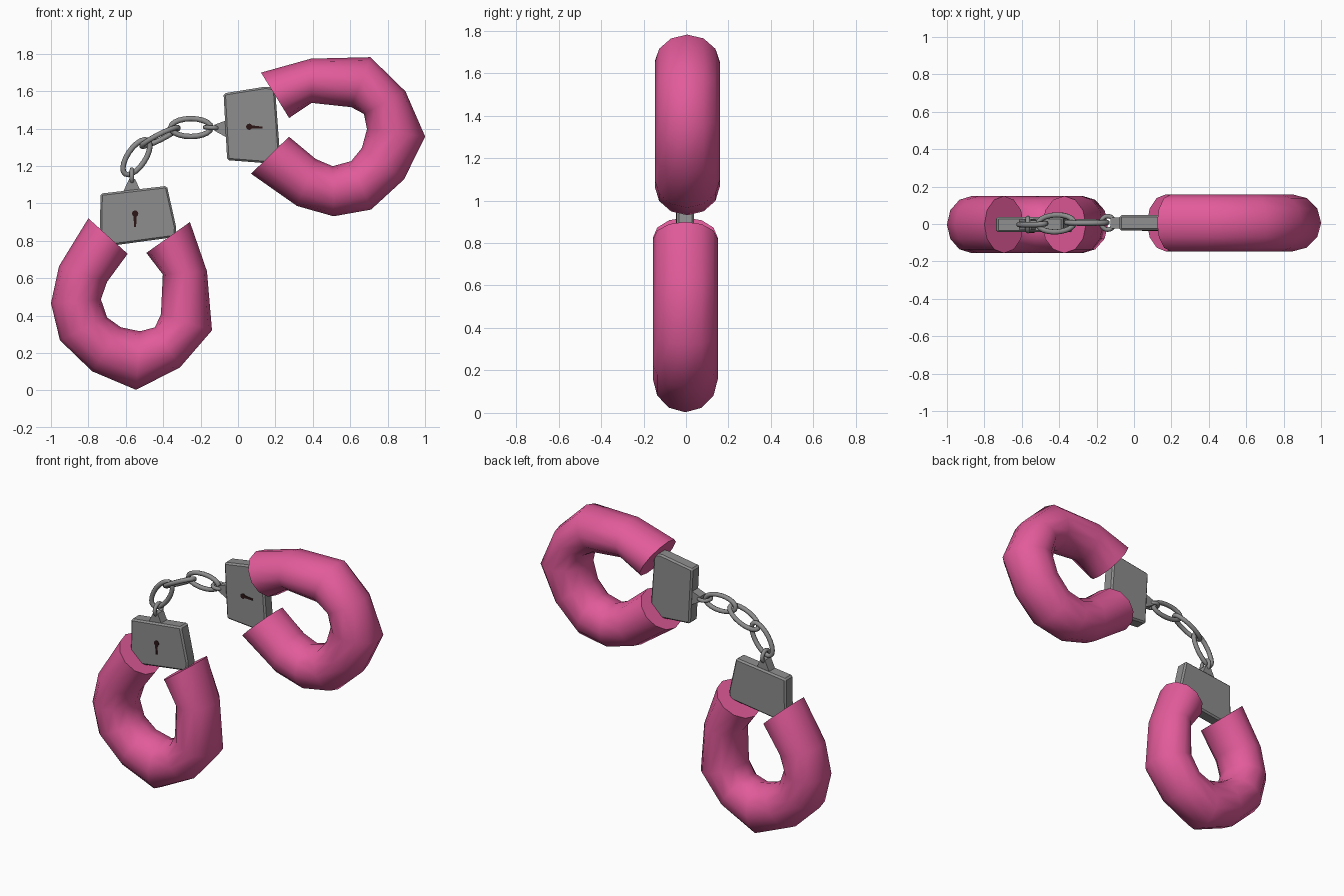
import bpy, bmesh, math
from mathutils import Matrix, Vector

if "Cube" in bpy.data.objects:
    bpy.data.objects.remove(bpy.data.objects["Cube"])


def material(name, rgb):
    m = bpy.data.materials.new(name)
    m.diffuse_color = (*rgb, 1)
    m.use_nodes = True
    m.node_tree.nodes["Principled BSDF"].inputs["Base Color"].default_value = m.diffuse_color
    return m


PINK = material("pink plush", (0.76, 0.105, 0.325))
STEEL = material("grey steel", (0.27, 0.27, 0.27))
DARK = material("dark keyhole", (0.025, 0.008, 0.008))


def finish(name, bm, mat, matrix, angle=60):
    bm.transform(matrix)
    bmesh.ops.recalc_face_normals(bm, faces=bm.faces)
    me = bpy.data.meshes.new(name)
    bm.to_mesh(me)
    bm.free()
    me.materials.append(mat)
    ob = bpy.data.objects.new(name, me)
    bpy.context.collection.objects.link(ob)
    bpy.ops.object.select_all(action='DESELECT')
    ob.select_set(True)
    bpy.context.view_layer.objects.active = ob
    bpy.ops.object.shade_smooth_by_angle(angle=math.radians(angle))
    return ob


def loft(name, rings, closed, mat, matrix):
    """Skin a list of point rings, capping the ends when open."""
    bm = bmesh.new()
    vs = [[bm.verts.new(p) for p in r] for r in rings]
    n, k = len(vs), len(vs[0])
    for i in range(n if closed else n - 1):
        a, b = vs[i], vs[(i + 1) % n]
        for j in range(k):
            bm.faces.new((a[j], a[(j + 1) % k], b[(j + 1) % k], b[j]))
    if not closed:
        bm.faces.new(vs[0])
        bm.faces.new(vs[-1])
    return finish(name, bm, mat, matrix)


def prism(name, pts, y0, y1, mat, matrix, bevel=0):
    """Extrude an x-z outline along y."""
    bm = bmesh.new()
    f = bm.faces.new([bm.verts.new((x, y0, z)) for x, z in pts])
    ext = bmesh.ops.extrude_face_region(bm, geom=[f])
    bmesh.ops.translate(bm, vec=(0, y1 - y0, 0),
                        verts=[v for v in ext['geom'] if isinstance(v, bmesh.types.BMVert)])
    bmesh.ops.recalc_face_normals(bm, faces=bm.faces)
    if bevel:
        bmesh.ops.bevel(bm, geom=bm.edges[:], offset=bevel, segments=1, affect='EDGES')
    return finish(name, bm, mat, matrix, 25)


def link(name, matrix, half_len, half_wid, wire):
    """Oval chain link: long axis x, flat in x-z."""
    rings = []
    for i in range(20):
        t = math.tau * i / 20
        c, s = math.cos(t), math.sin(t)
        out = Vector((c * half_wid, 0, s * half_len)).normalized()
        mid = Vector((c * half_len, 0, s * half_wid))
        rings.append([mid + out * wire * math.cos(u) + Vector((0, wire * math.sin(u), 0))
                      for u in (math.tau * j / 8 for j in range(8))])
    loft(name, rings, True, STEEL, matrix)


def rot(deg, axis):
    return Matrix.Rotation(math.radians(deg), 4, axis)


# Outer and inner outline of one plush cuff (x, z)
OUTER = [(-.80, .92), (-.957, .664), (-1, .466), (-.952, .268), (-.78, .102),
         (-.545, .003), (-.31, .123), (-.139, .321), (-.166, .637), (-.257, .90)]
INNER = [(-.59, .73), (-.70, .58), (-.733, .487), (-.70, .39), (-.626, .337),
         (-.524, .316), (-.444, .337), (-.412, .407), (-.402, .62), (-.49, .735)]
PLATE = [(-.735, 1.052), (-.38, 1.093), (-.33, .87), (-.335, .82), (-.74, .765)]
LUG = [(-.615, 1.06), (-.523, 1.07), (-.55, 1.13), (-.582, 1.13)]


def cuff(side, m):
    # plush ring
    rings = []
    for (ox, oz), (ix, iz) in zip(OUTER, INNER):
        o, i = Vector((ox, 0, oz)), Vector((ix, 0, iz))
        rings.append([(o + i) / 2 + (o - i) / 2 * math.cos(t) + Vector((0, .153 * math.sin(t), 0))
                      for t in (math.tau * j / 12 for j in range(12))])
    loft(side + "_plush_cuff", rings, False, PINK, m)
    # lock plate, lug and lug ring
    prism(side + "_lock_plate", PLATE, -.041, .041, STEEL, m, .01)
    prism(side + "_lug", LUG, -.03, .03, STEEL, m)
    ring = m @ Matrix.Translation((-.567, 0, 1.145)) @ rot(90, 'Z')
    link(side + "_lug_ring", ring, .036, .036, .012)
    # keyhole
    hole = [(-.55 + .017 * math.cos(a), .945 + .017 * math.sin(a))
            for a in (math.radians(-60 + 30 * k) for k in range(11))]
    prism(side + "_keyhole", hole + [(-.556, .873), (-.545, .873)], -.044, -.038, DARK, m)


cuff("left", Matrix.Translation((0, -.003, 0)))
cuff("right", Matrix.Translation((.0965, .006, 1.43)) @ rot(-86.5, 'Y')
     @ Matrix.Translation((.527, 0, -.91)))

# Three chain links: (x, y, z), tilt in the front plane, roll about the long axis
for k, (pos, tilt, roll) in enumerate([((-.543, 0, 1.247), 56, 6),
                                       ((-.417, .003, 1.355), 27, 72),
                                       ((-.252, .008, 1.405), 0, 4)]):
    link(f"chain_link_{k + 1}", Matrix.Translation(pos) @ rot(-tilt, 'Y') @ rot(roll, 'X'),
         .108, .048, .0145)
